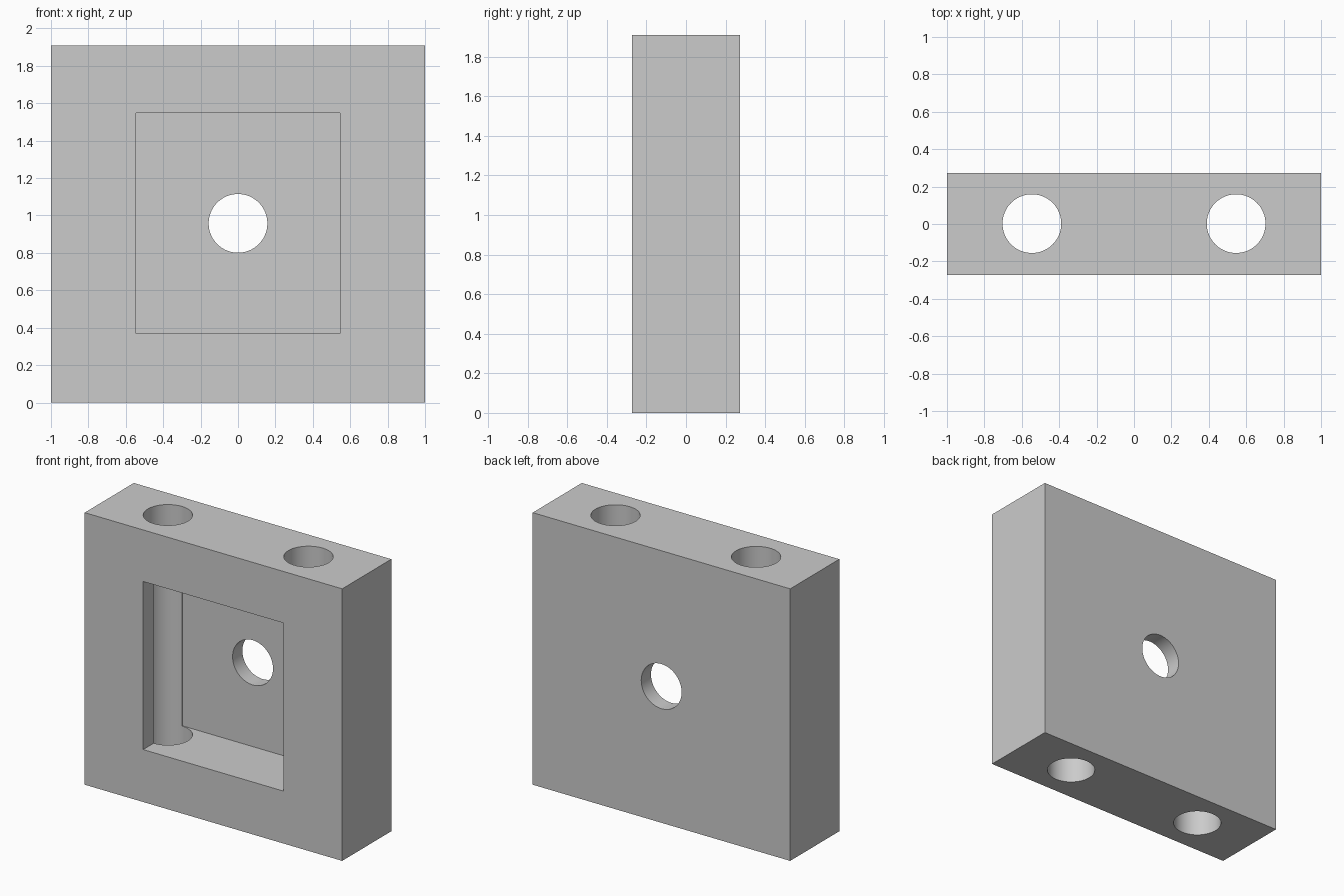
import bpy
import math

default = bpy.data.objects.get("Cube")
if default:
    bpy.data.objects.remove(default, do_unlink=True)

WIDTH, DEPTH, HEIGHT = 2.0, 0.545, 1.91
MID = HEIGHT / 2
POCKET_HALF = 0.546      # pocket walls run through the rod hole axes
POCKET_BACK = 0.164      # y of the pocket's rear wall
RADIUS = 0.157

grey = bpy.data.materials.new("plain grey")
grey.use_nodes = True
colour = (0.6, 0.6, 0.6, 1)
grey.diffuse_color = colour
grey.node_tree.nodes["Principled BSDF"].inputs["Base Color"].default_value = colour


def box(name, size, location):
    bpy.ops.mesh.primitive_cube_add(size=1, location=location)
    obj = bpy.context.object
    obj.name = name
    obj.scale = size
    bpy.ops.object.transform_apply(location=False, rotation=False, scale=True)
    obj.data.materials.append(grey)
    return obj


def rod(name, length, location, tilt=0):
    bpy.ops.mesh.primitive_cylinder_add(vertices=64, radius=RADIUS, depth=length,
                                        location=location, rotation=(tilt, 0, 0))
    obj = bpy.context.object
    obj.name = name
    obj.data.materials.append(grey)
    return obj


# Solid block
block = box("block", (WIDTH, DEPTH, HEIGHT), (0, 0, MID))

# Front pocket, rear centre hole and the two vertical holes
front = -DEPTH
cutters = [
    box("pocket_cutter", (2 * POCKET_HALF, POCKET_BACK - front, 1.18),
        (0, (POCKET_BACK + front) / 2, MID + 0.003)),
    rod("centre_hole_cutter", 0.6, (0, 0.3, MID + 0.003), math.pi / 2),
]
for side, x in (("left", POCKET_HALF), ("right", -POCKET_HALF)):
    cutters.append(rod(side + "_hole_cutter", HEIGHT + 0.4, (x, 0.002, MID)))

bpy.ops.object.select_all(action="DESELECT")
block.select_set(True)
bpy.context.view_layer.objects.active = block
for cutter in cutters:
    cut = block.modifiers.new(cutter.name, "BOOLEAN")
    cut.operation = "DIFFERENCE"
    cut.solver = "EXACT"
    cut.object = cutter
    bpy.ops.object.modifier_apply(modifier=cut.name)
for cutter in cutters:
    bpy.data.objects.remove(cutter, do_unlink=True)

# Smooth hole walls with sharp rims
bpy.ops.object.shade_smooth_by_angle(angle=math.radians(30))
